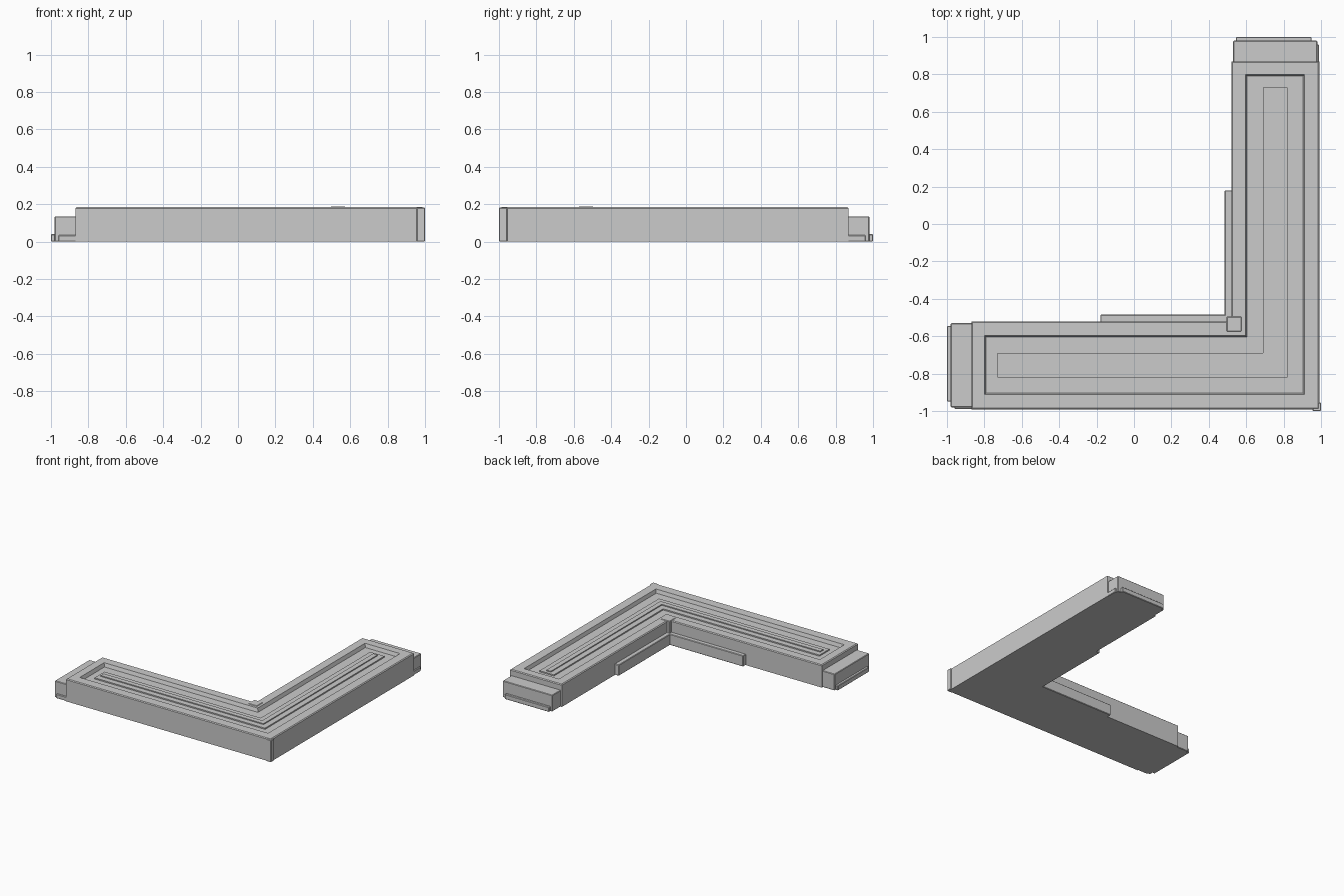
import bpy
import bmesh

if "Cube" in bpy.data.objects:
    bpy.data.objects.remove(bpy.data.objects["Cube"])


def finish(name, bm):
    bmesh.ops.recalc_face_normals(bm, faces=bm.faces)
    me = bpy.data.meshes.new(name)
    bm.to_mesh(me)
    bm.free()
    ob = bpy.data.objects.new(name, me)
    bpy.context.collection.objects.link(ob)
    return ob


def lofted_l(name, rings):
    """Stack L-shaped rings (end, outer, inner, z), capped top and bottom."""
    bm = bmesh.new()
    loops = []
    for e, o, i, z in rings:
        pts = [(-e, -o), (o, -o), (o, e), (i, e), (i, -i), (-e, -i)]
        loops.append([bm.verts.new((x, y, z)) for x, y in pts])
    for a, b in zip(loops, loops[1:]):
        for k in range(6):
            n = (k + 1) % 6
            bm.faces.new((a[k], a[n], b[n], b[k]))
    bm.faces.new(loops[0])
    bm.faces.new(loops[-1])
    return finish(name, bm)


def box(name, x, y, z, bevel=0.004):
    bm = bmesh.new()
    bmesh.ops.create_cube(bm, size=1)
    for v in bm.verts:
        v.co = [r[0] if c < 0 else r[1] for c, r in zip(v.co, (x, y, z))]
    ob = finish(name, bm)
    if bevel:
        mod = ob.modifiers.new("worn_edges", "BEVEL")
        mod.width = bevel
        mod.segments = 1
    return ob


def pair(name, x, y, z):
    """Same box on both arms, reflected across the corner diagonal."""
    box(name + "_front", x, y, z)
    box(name + "_side", (-y[1], -y[0]), (-x[1], -x[0]), z)


# Wall body: outer walls, raised rim, recessed bed and stepped ridge
lofted_l("wall_body", [
    (0.87, 0.992, 0.52, 0.0),
    (0.87, 0.992, 0.52, 0.178),
    (0.863, 0.985, 0.527, 0.184),
    (0.80, 0.912, 0.595, 0.184),
    (0.79, 0.903, 0.605, 0.155),
    (0.73, 0.82, 0.69, 0.155),
    (0.73, 0.82, 0.69, 0.165),
    (0.705, 0.775, 0.735, 0.165),
    (0.705, 0.775, 0.735, 0.173),
])

# Lower end blocks with base slabs
pair("end_block", (-0.98, -0.86), (-0.98, -0.53), (0, 0.135))
pair("end_base", (-1.0, -0.86), (-0.95, -0.545), (0, 0.04))
pair("end_side_base", (-0.96, -0.86), (-0.99, -0.54), (0, 0.035))

# Ledge along the inner corner
pair("inner_ledge", (-0.18, 0.52), (-0.53, -0.485), (0, 0.09))

# Corner posts
box("inner_corner_post", (0.495, 0.575), (-0.575, -0.495), (0, 0.188))
box("outer_corner_post", (0.955, 1.0), (-1.0, -0.955), (0.0, 0.182))
